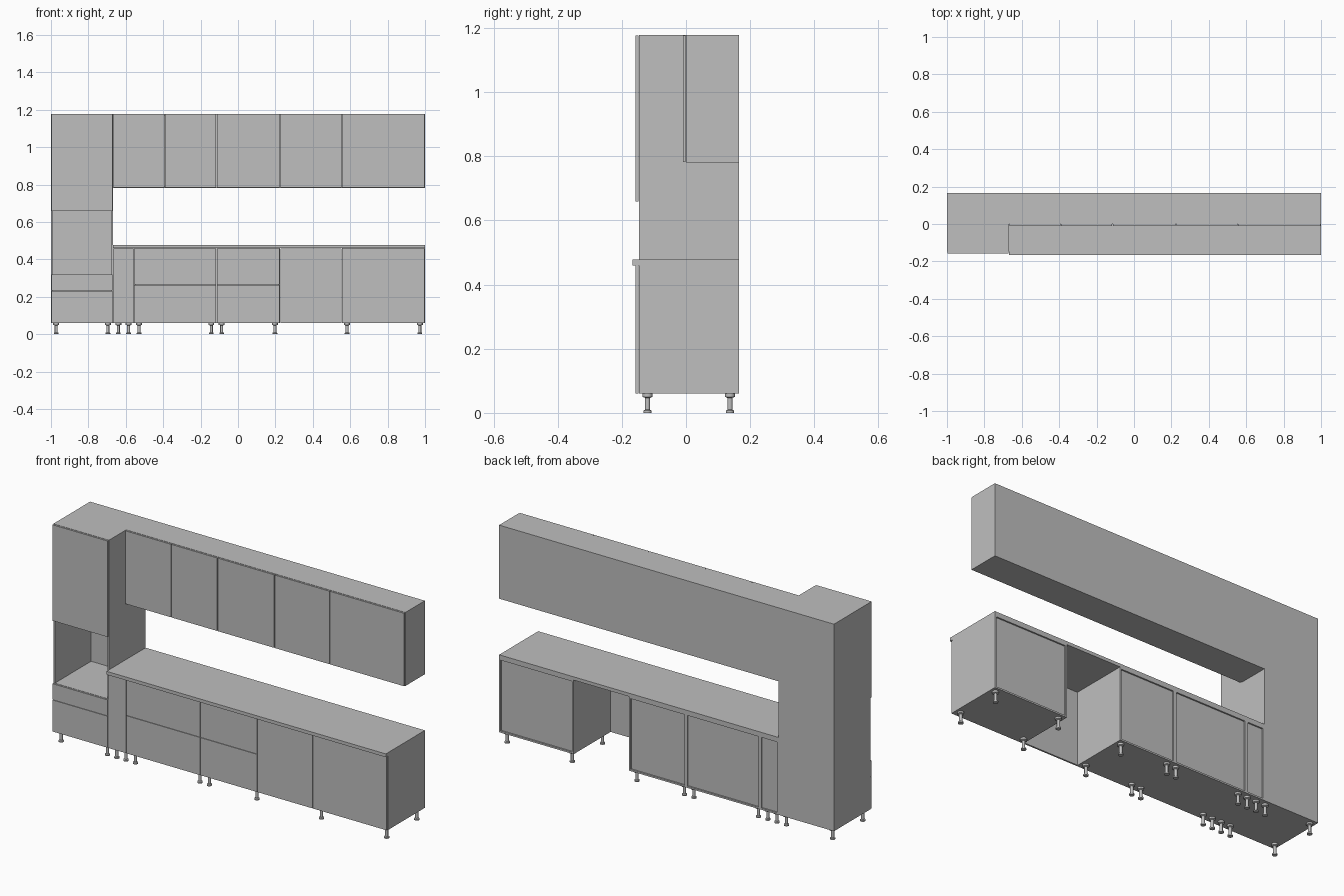
import bpy
import bmesh
import math

if "Cube" in bpy.data.objects:
    bpy.data.objects.remove(bpy.data.objects["Cube"])

grey = bpy.data.materials.new("cabinet_grey")
grey.diffuse_color = (0.52, 0.52, 0.52, 1)
grey.use_nodes = True
grey.node_tree.nodes["Principled BSDF"].inputs["Base Color"].default_value = grey.diffuse_color

T = 0.009            # panel thickness
BACK = 0.166         # rear plane
FRONT = -0.147       # front of floor-standing carcasses
FLOOR, BASE_TOP = 0.06, 0.46
WALL_BOTTOM, TOP = 0.781, 1.178
TALL_RIGHT = -0.668


def add_boxes(name, boxes):
    """One object from a list of (x0, x1, y0, y1, z0, z1) boxes."""
    bm = bmesh.new()
    for x0, x1, y0, y1, z0, z1 in boxes:
        verts = bmesh.ops.create_cube(bm, size=1)["verts"]
        for v in verts:
            v.co = (x0 if v.co.x < 0 else x1,
                    y0 if v.co.y < 0 else y1,
                    z0 if v.co.z < 0 else z1)
    mesh = bpy.data.meshes.new(name)
    bm.to_mesh(mesh)
    bm.free()
    obj = bpy.data.objects.new(name, mesh)
    mesh.materials.append(grey)
    bpy.context.collection.objects.link(obj)
    return obj


def carcass(name, x0, x1, y0, z0, z1, recess=0.0, shelves=()):
    """Open-fronted cabinet box: sides, bottom, top, back and shelves."""
    boxes = [(x0, x0 + T, y0, BACK, z0, z1), (x1 - T, x1, y0, BACK, z0, z1)]
    a, b = x0 + T, x1 - T
    boxes += [(a, b, y0, BACK, z0, z0 + T), (a, b, y0, BACK, z1 - T, z1)]
    yb = BACK - recess
    boxes.append((a, b, yb - 0.004, yb, z0 + T, z1 - T))
    boxes += [(a, b, y0, yb - 0.004, z, z + T) for z in shelves]
    add_boxes(name, boxes)


def door(name, x0, x1, y0, z0, z1, gap=0.002):
    """Front panel standing just proud of the carcass front at y0."""
    add_boxes(name, [(x0 + gap, x1 - gap, y0 - 0.010, y0 - 0.001,
                      z0 + 0.001, z1 - 0.001)])


def leg(x, y):
    """Adjustable foot with a flange, a shaft and a pad."""
    profile = [(0, 0), (0.013, 0), (0.013, 0.007), (0.008, 0.010),
               (0.008, 0.047), (0.016, 0.050), (0.016, FLOOR), (0, FLOOR)]
    bm = bmesh.new()
    vs = [bm.verts.new((r, 0, z)) for r, z in profile]
    es = [bm.edges.new(pair) for pair in zip(vs, vs[1:])]
    bmesh.ops.spin(bm, geom=vs + es, cent=(0, 0, 0), axis=(0, 0, 1),
                   angle=2 * math.pi, steps=16)
    bmesh.ops.remove_doubles(bm, verts=bm.verts, dist=0.0002)
    bmesh.ops.recalc_face_normals(bm, faces=bm.faces)
    mesh = bpy.data.meshes.new("leg")
    bm.to_mesh(mesh)
    bm.free()
    mesh.materials.append(grey)
    obj = bpy.data.objects.new("leg", mesh)
    obj.location = (x, y, 0)
    bpy.context.collection.objects.link(obj)
    bpy.ops.object.select_all(action="DESELECT")
    obj.select_set(True)
    bpy.context.view_layer.objects.active = obj
    bpy.ops.object.shade_smooth_by_angle(angle=math.radians(35))


# Tall cabinet with an open appliance niche
carcass("tall_cabinet", -1, TALL_RIGHT, FRONT, FLOOR, TOP,
        shelves=(0.32 - T, 0.658))
door("tall_upper_door", -1, TALL_RIGHT, FRONT, 0.658, TOP)
door("tall_middle_drawer", -1, TALL_RIGHT, FRONT, 0.232, 0.32)
door("tall_bottom_drawer", -1, TALL_RIGHT, FRONT, FLOOR, 0.232)

# Base cabinets; the bay from 0.225 to 0.555 has only a front panel
base_units = [(TALL_RIGHT, -0.557), (-0.557, -0.115), (-0.115, 0.225), (0.555, 1)]
for x0, x1 in base_units:
    carcass("base_cabinet", x0, x1, FRONT, FLOOR, BASE_TOP, recess=0.008)
door("narrow_base_door", TALL_RIGHT, -0.557, FRONT, FLOOR, BASE_TOP)
for x0, x1 in base_units[1:3]:
    door("lower_drawer", x0, x1, FRONT, FLOOR, 0.265)
    door("upper_drawer", x0, x1, FRONT, 0.265, BASE_TOP)
door("appliance_front", 0.225, 0.555, FRONT, FLOOR, BASE_TOP, gap=0.001)
door("right_base_door", 0.555, 1, FRONT, FLOOR, BASE_TOP)

# Worktop
add_boxes("worktop", [(TALL_RIGHT, 1, -0.167, BACK, BASE_TOP, 0.478)])

# Wall cabinets
for x0, x1 in [(TALL_RIGHT, -0.115), (-0.115, 0.225), (0.225, 0.555), (0.555, 1)]:
    carcass("wall_cabinet", x0, x1, 0.0, WALL_BOTTOM, TOP)
wall_edges = [TALL_RIGHT, -0.392, -0.115, 0.225, 0.555, 1]
for x0, x1 in zip(wall_edges, wall_edges[1:]):
    door("wall_door", x0, x1, 0.0, WALL_BOTTOM + 0.001, TOP)

# Legs under each floor-standing cabinet
for x0, x1 in [(-1, TALL_RIGHT)] + base_units:
    for x in (x0 + 0.028, x1 - 0.028):
        for y in (-0.12, 0.137):
            leg(x, y)
